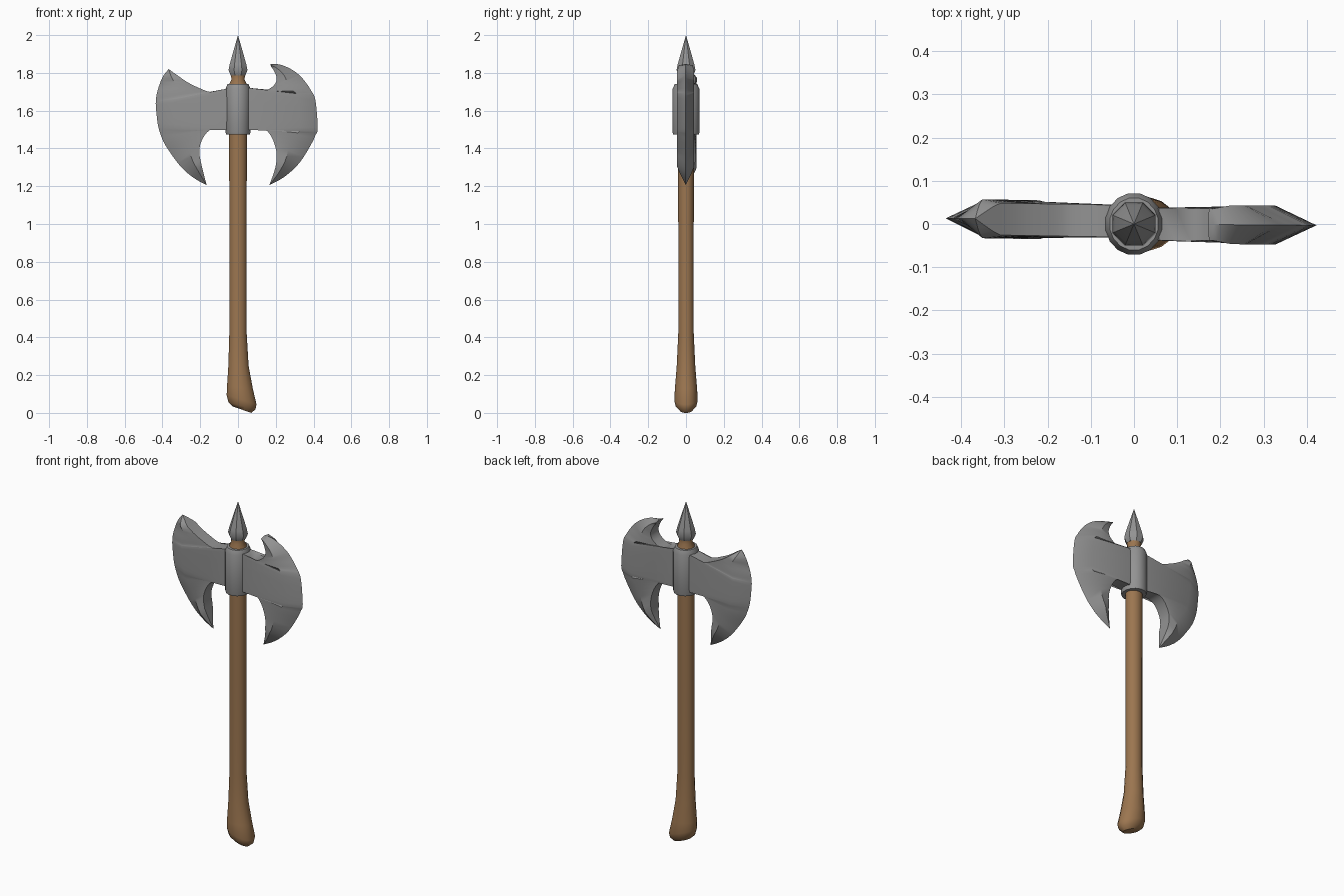
import bpy, bmesh, math
from mathutils import Vector

if "Cube" in bpy.data.objects:
    bpy.data.objects.remove(bpy.data.objects["Cube"])


def material(name, rgb):
    m = bpy.data.materials.new(name)
    m.diffuse_color = (*rgb, 1)
    m.use_nodes = True
    m.node_tree.nodes["Principled BSDF"].inputs["Base Color"].default_value = m.diffuse_color
    return m


STEEL = material("steel_grey", (0.29, 0.29, 0.29))
WOOD = material("brown_wood", (0.33, 0.18, 0.08))


def loft(name, rings, mat, angle=40):
    """Skin closed rings of equal length and cap both ends."""
    bm = bmesh.new()
    vr = [[bm.verts.new(p) for p in r] for r in rings]
    n = len(vr[0])
    for a, b in zip(vr, vr[1:]):
        for i in range(n):
            j = (i + 1) % n
            bm.faces.new((a[i], a[j], b[j], b[i]))
    bm.faces.new(vr[0][::-1])
    bm.faces.new(vr[-1])
    bmesh.ops.remove_doubles(bm, verts=bm.verts, dist=0.0004)
    bmesh.ops.recalc_face_normals(bm, faces=bm.faces)
    me = bpy.data.meshes.new(name)
    bm.to_mesh(me)
    bm.free()
    ob = bpy.data.objects.new(name, me)
    bpy.context.collection.objects.link(ob)
    me.materials.append(mat)
    bpy.ops.object.select_all(action='DESELECT')
    ob.select_set(True)
    bpy.context.view_layer.objects.active = ob
    bpy.ops.object.shade_smooth_by_angle(angle=math.radians(angle))
    return ob


def ring(left, right, half_y, sides):
    """Oval ring between a left and a right (x, z) point."""
    pts = []
    for i in range(sides):
        a = 2 * math.pi * (i + 0.5) / sides
        f = (1 + math.cos(a) / math.cos(math.pi / sides)) / 2
        y = half_y * math.sin(a) / math.cos(math.pi / sides)
        pts.append((left[0] + (right[0] - left[0]) * f, y,
                    left[1] + (right[1] - left[1]) * f))
    return pts


def turned(name, profile, mat, sides, angle=40):
    return loft(name, [ring((-r, z), (r, z), ry, sides) for r, ry, z in profile], mat, angle)


def smooth(stations, sub=3):
    """Catmull-Rom through the stations."""
    p = [Vector(s) for s in stations]
    p = [p[0]] + p + [p[-1]]
    out = []
    for i in range(1, len(p) - 2):
        a, b, c, d = p[i - 1:i + 3]
        for k in range(sub):
            t = k / sub
            out.append(0.5 * (2 * b + (c - a) * t + (2 * a - 5 * b + 4 * c - d) * t * t
                              + (3 * b - a - 3 * c + d) * t ** 3))
    return out + [p[-1]]


def blade(name, stations, y_hub, y_edge, blunt):
    """Each station pairs a cutting-edge point with an inner-outline point."""
    rings = []
    pts = smooth(stations)
    for n, s in enumerate(pts):
        o, i = Vector((s[0], s[1])), Vector((s[2], s[3]))
        length = (i - o).length
        k = min(0.55, 0.095 / max(length, 1e-5))
        r = o.lerp(i, k)
        tip = blunt * max(0, 1 - 5 * n / len(pts))
        f = min(1, length / 0.09 + tip)
        ym = lambda q: y_hub + (y_edge - y_hub) * min(1, abs(q.x) / 0.4)
        tr, ti = 0.045 * f, 0.037 * f
        rings.append([(o.x, ym(o), o.y),
                      (r.x, ym(r) - tr, r.y), (i.x, ym(i) - ti, i.y),
                      (i.x, ym(i) + ti, i.y), (r.x, ym(r) + tr, r.y)])
    return loft(name, rings, STEEL, 35)


# wooden shaft with a slanted, flared foot
shaft = [((-.030, .035), (.070, .0), .035), ((-.050, .055), (.092, .018), .054),
         ((-.060, .095), (.098, .045), .062), ((-.058, .14), (.078, .13), .058),
         ((-.051, .25), (.056, .25), .049), ((-.046, .42), (.046, .42), .041),
         ((-.046, 1.0), (.046, 1.0), .041), ((-.047, 1.70), (.047, 1.70), .043)]
loft("shaft", [ring(l, r, hy, 16) for l, r, hy in shaft], WOOD)

# wooden neck between the socket and the spike
turned("neck", [(.045, .045, 1.70), (.045, .045, 1.745), (.034, .034, 1.765),
                (.040, .040, 1.80)], WOOD, 12)

# steel socket around the shaft
turned("socket", [(.063, .068, 1.475), (.066, .071, 1.485), (.066, .071, 1.715),
                  (.056, .060, 1.74)], STEEL, 16)

# top spike
turned("spike", [(.038, .038, 1.785), (.050, .050, 1.815), (.044, .044, 1.845),
                 (.026, .026, 1.91), (.0001, .0001, 2.0)], STEEL, 8)

# left blade: edge x, edge z, inner x, inner z
blade("left_blade", [
    (-.367, 1.82, -.367, 1.82), (-.395, 1.785, -.325, 1.79), (-.415, 1.74, -.27, 1.752),
    (-.43, 1.69, -.21, 1.722), (-.434, 1.655, -.14, 1.698), (-.435, 1.625, -.03, 1.705),
    (-.425, 1.53, -.03, 1.513), (-.41, 1.475, -.12, 1.508), (-.388, 1.423, -.165, 1.484),
    (-.335, 1.344, -.195, 1.434), (-.285, 1.285, -.205, 1.38), (-.225, 1.238, -.19, 1.30),
    (-.166, 1.206, -.166, 1.206)], 0.006, 0.013, 0)

# right blade with its hooked upper horn
blade("right_blade", [
    (.172, 1.847, .174, 1.835), (.219, 1.845, .19, 1.812), (.275, 1.823, .205, 1.775),
    (.325, 1.788, .198, 1.745), (.362, 1.745, .175, 1.722), (.388, 1.704, .13, 1.702),
    (.41, 1.655, .03, 1.709), (.422, 1.51, .03, 1.513), (.41, 1.47, .125, 1.508),
    (.388, 1.423, .172, 1.47), (.325, 1.323, .203, 1.386), (.245, 1.249, .198, 1.30),
    (.166, 1.206, .166, 1.206)], 0.0, -0.003, 0.7)
